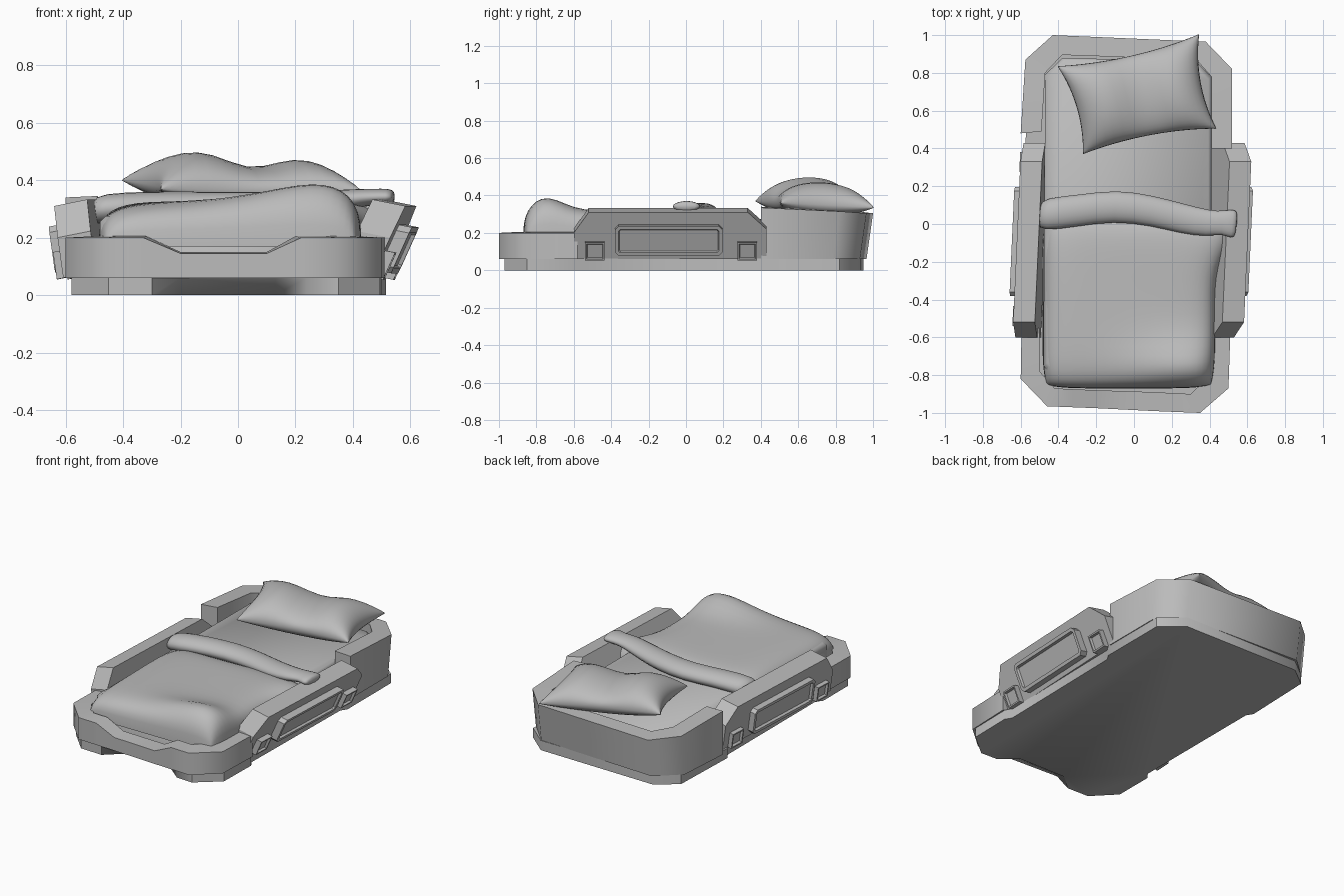
import bpy, bmesh, math

if "Cube" in bpy.data.objects:
    bpy.data.objects.remove(bpy.data.objects["Cube"])

grey = bpy.data.materials.new("plain_grey")
grey.use_nodes = True
grey.diffuse_color = (0.5, 0.5, 0.5, 1)
grey.node_tree.nodes["Principled BSDF"].inputs["Base Color"].default_value = (0.5, 0.5, 0.5, 1)


def finish(name, bm, angle=30, subdivide=0):
    bmesh.ops.remove_doubles(bm, verts=bm.verts, dist=0.0005)
    bmesh.ops.recalc_face_normals(bm, faces=bm.faces)
    mesh = bpy.data.meshes.new(name)
    bm.to_mesh(mesh)
    bm.free()
    mesh.materials.append(grey)
    obj = bpy.data.objects.new(name, mesh)
    bpy.context.collection.objects.link(obj)
    if subdivide:
        obj.modifiers.new("smooth", "SUBSURF").levels = subdivide
        obj.modifiers["smooth"].render_levels = subdivide
    bpy.ops.object.select_all(action="DESELECT")
    obj.select_set(True)
    bpy.context.view_layer.objects.active = obj
    if angle:
        bpy.ops.object.shade_smooth_by_angle(angle=math.radians(angle))
    return obj


def loft(rings, closed=True):
    """Skin a list of equally long point rings and cap both ends."""
    bm = bmesh.new()
    rows = [[bm.verts.new(p) for p in ring] for ring in rings]
    n = len(rows[0])
    for a, b in zip(rows, rows[1:]):
        for i in range(n if closed else n - 1):
            j = (i + 1) % n
            bm.faces.new((a[i], a[j], b[j], b[i]))
    if closed:
        bm.faces.new(rows[0])
        bm.faces.new(rows[-1])
    return bm


def at(points, z):
    return [(x, y, z) for x, y in points]


def wall(name, outer, inner, tops, z0=0.06):
    """U-shaped board: a four-point section carried along the outline."""
    rings = []
    for (ox, oy), (ix, iy), top in zip(outer, inner, tops):
        foot_y = oy - 0.035 if oy > 0.8 else oy
        rings.append([(ox, foot_y, z0), (ox, oy, top), (ix, iy, top + 0.005), (ix, iy, z0)])
    return finish(name, loft(rings), 50)


# Base slab, narrower in the middle, with a slanted undercut at the foot
sides = [(0.515, 0.38), (0.515, 0.82), (0.38, 0.935), (-0.43, 0.95), (-0.56, 0.85),
         (-0.575, 0.4), (-0.55, 0.36), (-0.55, -0.53), (-0.58, -0.57), (-0.58, -0.82),
         (-0.45, -0.955)]
end = [(0.35, -0.97), (0.495, -0.85), (0.5, -0.58), (0.475, -0.54), (0.49, 0.34)]
lip = [(-0.3, -0.96), (-0.2, -0.96), (0.13, -0.965), (0.24, -0.965)]
cut = [(-0.3, -0.96), (-0.2, -0.87), (0.13, -0.875), (0.24, -0.965)]
finish("base", loft([at(sides + cut + end, 0), at(sides + lip + end, 0.062)]), 40)

# Headboard
wall("headboard",
     [(0.52, 0.4), (0.52, 0.82), (0.38, 0.965), (-0.43, 1.0), (-0.575, 0.87), (-0.6, 0.48)],
     [(0.41, 0.4), (0.41, 0.78), (0.33, 0.87), (-0.38, 0.895), (-0.47, 0.8), (-0.49, 0.49)],
     [0.335, 0.315, 0.305, 0.305, 0.32, 0.34])

# Footboard with a dipped middle
wall("footboard",
     [(0.51, -0.58), (0.5, -0.87), (0.35, -1.0), (0.22, -0.995), (0.1, -0.99),
      (-0.2, -0.975), (-0.33, -0.97), (-0.46, -0.965), (-0.6, -0.82), (-0.595, -0.55)],
     [(0.41, -0.58), (0.4, -0.8), (0.3, -0.9), (0.2, -0.895), (0.1, -0.89),
      (-0.2, -0.88), (-0.32, -0.875), (-0.42, -0.87), (-0.5, -0.78), (-0.5, -0.55)],
     [0.2, 0.2, 0.2, 0.2, 0.145, 0.145, 0.2, 0.2, 0.2, 0.2])

# Mattress
bed = [(0.41, -0.77), (0.41, 0.78), (0.33, 0.86), (-0.38, 0.88), (-0.47, 0.79),
       (-0.48, -0.75), (-0.4, -0.84), (0.32, -0.85)]
inset = [(x * 0.96, y * 0.98) for x, y in bed]
finish("mattress", loft([at(bed, 0.05), at(bed, 0.255), at(inset, 0.275)]), 50)


def side_part(name, side, profile, near, far, inset=None):
    """Extrude a (y, height) profile across a leaning side, from depth near to far."""
    root, slope = (0.49, 0.45) if side > 0 else (0.585, 0.14)
    bm = loft([[(d, y, h) for y, h in profile] for d in (near, far)])
    if inset:
        bmesh.ops.recalc_face_normals(bm, faces=bm.faces)
        face = max(bm.faces, key=lambda f: f.calc_center_median().x)
        bmesh.ops.inset_region(bm, faces=[face], thickness=inset, depth=0)
        bmesh.ops.inset_region(bm, faces=[face], thickness=0.006, depth=-0.014)
    for v in bm.verts:
        d, y, h = v.co
        x = side * (root + slope * (h - 0.06) + d) + 0.045 * (y + 0.08)
        v.co = (x, y, h - 0.2 * d)
    finish(name, bm, 0)


def chamfered(y0, y1, z0, z1, c):
    return [(y0 + c, z0), (y1 - c, z0), (y1, z0 + c), (y1, z1 - c),
            (y1 - c, z1), (y0 + c, z1), (y0, z1 - c), (y0, z0 + c)]


rail = [(-0.6, 0.06), (0.43, 0.06), (0.43, 0.22), (0.33, 0.31), (-0.52, 0.31), (-0.6, 0.2)]
for side, label in ((1, "left"), (-1, "right")):
    side_part(label + "_rail", side, rail, -0.115, 0)
    out = 0.045 if side > 0 else 0.035
    side_part(label + "_panel", side, chamfered(-0.38, 0.195, 0.085, 0.245, 0.02), -0.02, out, 0.02)
    for y, end_name in ((-0.54, "front"), (0.275, "back")):
        clip = [(y, 0.06), (y + 0.105, 0.06), (y + 0.105, 0.155), (y, 0.155)]
        side_part(f"{label}_{end_name}_clip", side, clip, -0.02, out - 0.01, 0.012)


def bump(t, centre, width):
    return math.exp(-((t - centre) / width) ** 2)


def spread(i, n):
    """Grid parameter from -1 to 1 with samples gathered near the edges."""
    t = 2 * i / n - 1
    return math.copysign(1 - (1 - abs(t)) ** 2, t)


def sheet(fn, n):
    return [[fn(spread(i, n), spread(j, n)) for i in range(n + 1)] for j in range(n + 1)]


# Blanket draped over the lower bed, raised at the foot
def blanket(u, v):
    y = -0.41 + 0.46 * v * (1 - 0.04 * abs(u) ** 6)
    left = -0.485
    right = 0.43 + 0.09 * bump(y, -0.05, 0.16)
    w = u * (1 - 0.05 * abs(v) ** 6)
    x = (left + right) / 2 + w * (right - left) / 2
    top = 0.322 + 0.085 * bump(x, 0.32, 0.3) * bump(y, -0.77, 0.15)
    top += 0.02 * bump(x, 0.5, 0.15) * bump(y, 0, 0.2) + 0.004 * math.sin(9 * x + 5 * y)
    drop = (1 - abs(u) ** 6) ** 0.3 * (1 - abs(v) ** 7) ** 0.3
    return x, y, 0.17 + (top - 0.17) * drop


finish("blanket", loft(sheet(blanket, 26), False), 80)

# Folded blanket edge: a flattened tube across the bed
path = [(-0.505, 0.05, 0.29, 0.05, 0.04), (-0.48, 0.05, 0.3, 0.09, 0.055),
        (-0.3, 0.07, 0.312, 0.085, 0.05), (-0.1, 0.1, 0.31, 0.085, 0.05),
        (0.1, 0.07, 0.31, 0.08, 0.05), (0.25, 0.03, 0.315, 0.08, 0.045),
        (0.4, 0.0, 0.335, 0.07, 0.035), (0.47, 0.01, 0.342, 0.06, 0.028),
        (0.525, 0.0, 0.342, 0.08, 0.03), (0.545, 0.0, 0.342, 0.06, 0.02)]
rings = []
for x, y, z, ry, rz in path:
    turn = [k * math.tau / 10 for k in range(10)]
    rings.append([(x + 0.1 * ry * math.cos(a), y + 1.05 * ry * math.cos(a),
                   z + 1.05 * rz * math.sin(a)) for a in turn])
finish("blanket_fold", loft(rings), 80, 1)

# Pillow: two puffed sheets meeting at a pinched seam
corners = [(-0.27, 0.37, 0.37), (0.435, 0.505, 0.36), (-0.405, 0.835, 0.4), (0.345, 1.005, 0.335)]


def pillow(u, v, face):
    s = u * (1 - 0.1 * (1 - v * v))
    t = v * (1 - 0.13 * (1 - u * u))
    weights = [(1 - s) * (1 - t), (1 + s) * (1 - t), (1 - s) * (1 + t), (1 + s) * (1 + t)]
    x, y, z = (sum(w * c[k] for w, c in zip(weights, corners)) / 4 for k in range(3))
    puff = ((1 - u * u) * (1 - v * v)) ** 0.45
    if face > 0:
        z += 0.155 * puff * (1 - 0.48 * bump(u, 0.05, 0.45))
    else:
        z -= 0.09 * puff
    return x, y, z


bm = loft(sheet(lambda u, v: pillow(u, v, 1), 20), False)
under = loft(sheet(lambda u, v: pillow(u, v, -1), 20), False)
scratch = bpy.data.meshes.new("pillow_underside")
under.to_mesh(scratch)
under.free()
bm.from_mesh(scratch)
bpy.data.meshes.remove(scratch)
finish("pillow", bm, 80)
